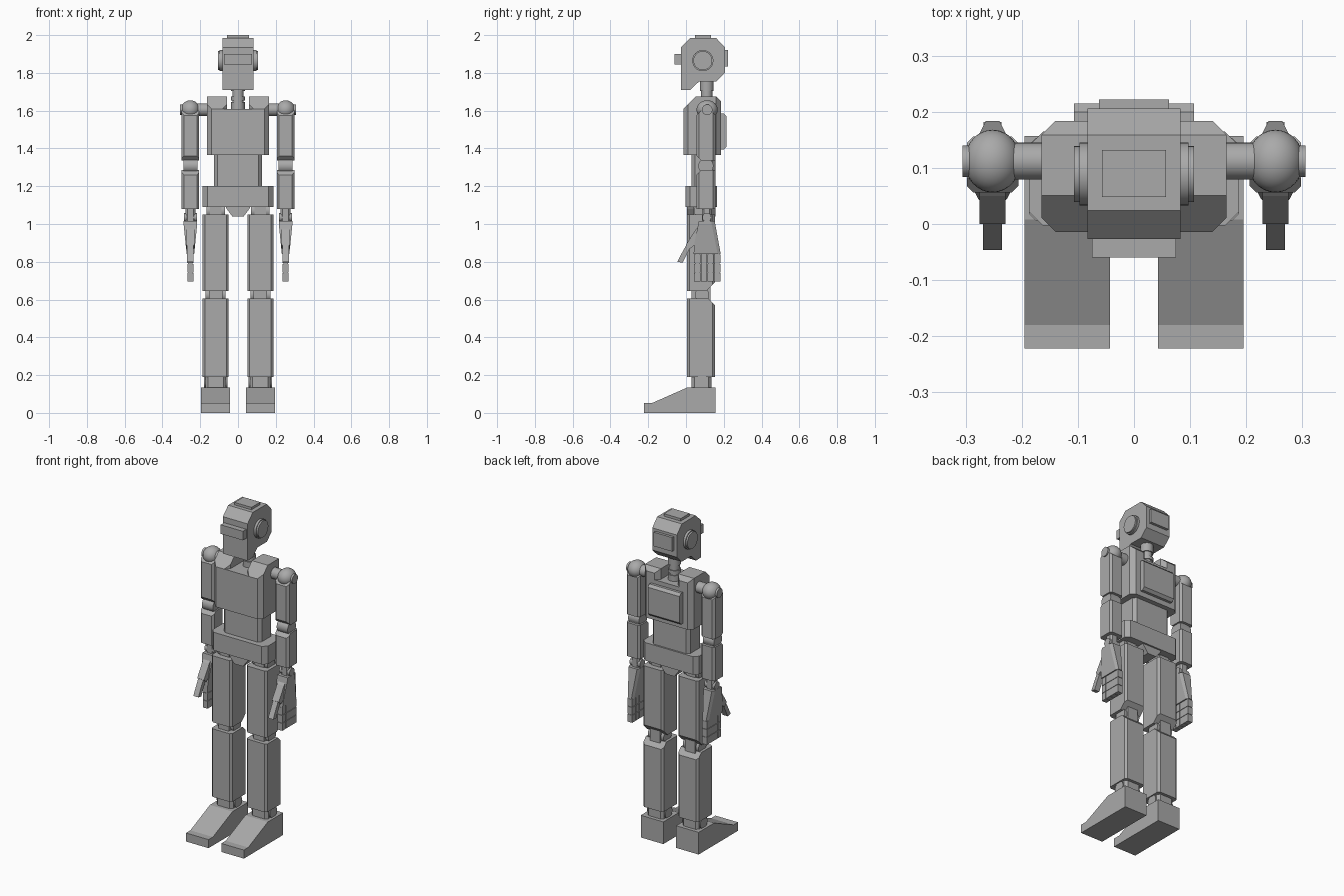
import bpy, bmesh, math
from mathutils import Vector

if "Cube" in bpy.data.objects:
    bpy.data.objects.remove(bpy.data.objects["Cube"])

grey = bpy.data.materials.new("mid grey")
grey.use_nodes = True
grey.diffuse_color = (0.4, 0.4, 0.4, 1)
grey.node_tree.nodes["Principled BSDF"].inputs["Base Color"].default_value = (0.4, 0.4, 0.4, 1)


def finish(name, bm, smooth=False):
    bmesh.ops.recalc_face_normals(bm, faces=bm.faces)
    mesh = bpy.data.meshes.new(name)
    bm.to_mesh(mesh)
    bm.free()
    mesh.materials.append(grey)
    ob = bpy.data.objects.new(name, mesh)
    bpy.context.collection.objects.link(ob)
    if smooth:
        bpy.ops.object.select_all(action="DESELECT")
        ob.select_set(True)
        bpy.context.view_layer.objects.active = ob
        bpy.ops.object.shade_smooth_by_angle(angle=math.radians(40))
    return ob


def extrude(name, pts, axis, lo, hi, cuts=()):
    """Closed 2D profile swept along an axis, then trimmed by planes (point, normal)."""
    place = {"x": lambda a, b, t: (t, a, b), "y": lambda a, b, t: (a, t, b),
             "z": lambda a, b, t: (a, b, t)}[axis]
    bm = bmesh.new()
    rings = [[bm.verts.new(place(a, b, t)) for a, b in pts] for t in (lo, hi)]
    bm.faces.new(rings[0])
    bm.faces.new(rings[1])
    for i in range(len(pts)):
        j = (i + 1) % len(pts)
        bm.faces.new((rings[0][i], rings[0][j], rings[1][j], rings[1][i]))
    for co, no in cuts:
        geom = bm.verts[:] + bm.edges[:] + bm.faces[:]
        bmesh.ops.bisect_plane(bm, geom=geom, plane_co=co, plane_no=no, clear_outer=True)
        bmesh.ops.holes_fill(bm, edges=[e for e in bm.edges if e.is_boundary], sides=0)
    return finish(name, bm)


def block(name, x, y, z, c=0.0, cuts=()):
    """Box from ranges, with its four upright edges chamfered by c."""
    (x0, x1), (y0, y1) = x, y
    pts = [(x0 + c, y0), (x1 - c, y0), (x1, y0 + c), (x1, y1 - c),
           (x1 - c, y1), (x0 + c, y1), (x0, y1 - c), (x0, y0 + c)]
    if c == 0:
        pts = [(x0, y0), (x1, y0), (x1, y1), (x0, y1)]
    return extrude(name, pts, "z", *z, cuts)


def rod(name, centre, r, length, axis="x", r2=None):
    bm = bmesh.new()
    bmesh.ops.create_cone(bm, cap_ends=True, segments=32, radius1=r,
                          radius2=r if r2 is None else r2, depth=length)
    turn = Vector((1, 0, 0) if axis == "x" else (0, 0, 1)).to_track_quat("Z", "Y")
    bmesh.ops.transform(bm, matrix=turn.to_matrix().to_4x4(), verts=bm.verts)
    bmesh.ops.translate(bm, vec=centre, verts=bm.verts)
    return finish(name, bm, True)


def span(centre, half):
    return (centre - half, centre + half)


# Head
extrude("head", [(-.027, 1.71), (.022, 1.71), (.07, 1.755), (.16, 1.755), (.206, 1.80),
                 (.206, 1.935), (.159, 1.985), (.024, 1.985), (-.027, 1.935)], "x", -.083, .083)
block("visor", (-.075, .075), (-.06, 0), (1.845, 1.9))
block("crown_plate", (-.057, .057), (.048, .132), (1.97, 2.0))
block("head_back_plate", (-.062, .062), (.18, .222), (1.835, 1.92))

# Neck
rod("neck", (0, .11, 1.68), .03, .16, "z")
for z, h in ((1.735, .06), (1.665, .02), (1.625, .04)):
    rod("neck_ring", (0, .11, z), .036, h, "z")

# Torso
block("chest", (-.165, .165), (-.014, .184), (1.365, 1.61), .025)
block("back_pack", (-.107, .107), (.17, .215), (1.395, 1.585), 0,
      [((0, .215, 1.57), (0, 1, 1)), ((0, .215, 1.41), (0, 1, -1))])
block("abdomen", (-.127, .127), (.03, .155), (1.19, 1.37), .018)
block("pelvis", (-.187, .187), (-.003, .165), (1.09, 1.2), .025)
extrude("pelvis_hub", [(-.07, 1.1), (-.06, 1.08), (-.03, 1.04), (.03, 1.04), (.06, 1.08), (.07, 1.1)],
        "y", .005, .155)

for side, s in (("left", 1), ("right", -1)):
    # Ears and shoulder pads
    rod(side + "_ear_base", (s * .085, .089, 1.865), .056, .024)
    rod(side + "_ear_cap", (s * .09, .089, 1.865), .05, .034)
    block(side + "_collar", sorted((s * .058, s * .165)), (-.014, .184), (1.61, 1.675), .025,
          [((0, -.014, 1.61), (0, -1, 1)), ((0, .184, 1.65), (0, 1, 1))])

    # Shoulder joint
    ax, ay = s * .252, .112
    rod(side + "_shoulder_axle", (s * .18, ay, 1.605), .033, .08)
    bm = bmesh.new()
    bmesh.ops.create_uvsphere(bm, u_segments=32, v_segments=16, radius=1)
    bmesh.ops.scale(bm, vec=(.05, .056, .05), verts=bm.verts)
    bmesh.ops.translate(bm, vec=(ax, ay, 1.605), verts=bm.verts)
    finish(side + "_shoulder_ball", bm, True)
    rod(side + "_shoulder_cap", (s * .29, ay, 1.605), .028, .032)

    # Arm segments, cut back around the elbow
    arm_x, arm_y = span(ax, .046), (.056, .156)
    block(side + "_upper_arm", arm_x, arm_y, (1.335, 1.6), .012,
          [((0, .056, 1.36), (0, -1, -1)), ((0, .156, 1.575), (0, 1, 1)), ((0, .056, 1.575), (0, -1, 1))])
    rod(side + "_elbow", (ax, .105, 1.308), .04, .074)
    block(side + "_elbow_core", span(ax, .026), (.08, .14), (1.26, 1.35))
    block(side + "_forearm", arm_x, arm_y, (1.08, 1.285), .012, [((0, .056, 1.26), (0, -1, 1))])

    # Wrist and hand
    rod(side + "_wrist", (ax, .11, 1.035), .024, .07)
    block(side + "_wrist_post", span(ax, .026), (.085, .135), (1.0, 1.09), .01)
    extrude(side + "_palm", [(.068, 1.015), (.152, 1.015), (.184, .84), (.04, .84), (.045, .9)], "x",
            *span(ax, .036), [((ax + t * .036, 0, 1.0), (t, 0, -.1)) for t in (1, -1)]
            + [((ax + t * .034, .14, .9), (t, .5, 0)) for t in (1, -1)])
    for i in range(4):
        y = .06 + i * .035
        for z in (.815, .767, .719):
            block(f"{side}_finger_{i + 1}", span(ax, .016), span(y, .0165), span(z, .0225))
        block(f"{side}_finger_core_{i + 1}", span(ax, .012), span(y, .013), (.71, .85))
    extrude(side + "_thumb_base", [(.07, .99), (.05, .97), (.0, .89), (.022, .87), (.06, .9)],
            "x", *span(ax, .023))
    extrude(side + "_thumb", [(.008, .9), (-.02, .85), (-.046, .8), (-.018, .795), (.005, .84), (.028, .885)],
            "x", *span(ax, .017))

    # Leg segments, cut back behind the knee
    lx = s * .118
    leg_x, leg_y = span(lx, .069), (.006, .153)
    rod(side + "_hip", (lx, .08, 1.07), .038, .1)
    block(side + "_hip_post", span(lx, .03), (.04, .12), (1.03, 1.1))
    block(side + "_thigh", leg_x, leg_y, (.645, 1.05), .012, [((0, .153, .69), (0, 1, -1))])
    rod(side + "_knee", (lx, .085, .625), .038, .106)
    block(side + "_knee_core", span(lx, .035), (.03, .13), (.58, .67))
    block(side + "_shin", leg_x, leg_y, (.19, .605), .012, [((0, .153, .57), (0, 1, 1))])

    # Ankle and foot
    for t in (-.043, 0, .043):
        rod(side + "_ankle", (lx + t, .085, .162), .034, .038)
    block(side + "_ankle_post", span(lx, .055), (.03, .135), (.12, .2), .015)
    extrude(side + "_foot", [(-.222, 0), (.157, 0), (.157, .135), (.008, .135), (-.18, .052), (-.222, .052)],
            "x", *span(s * .119, .076))
